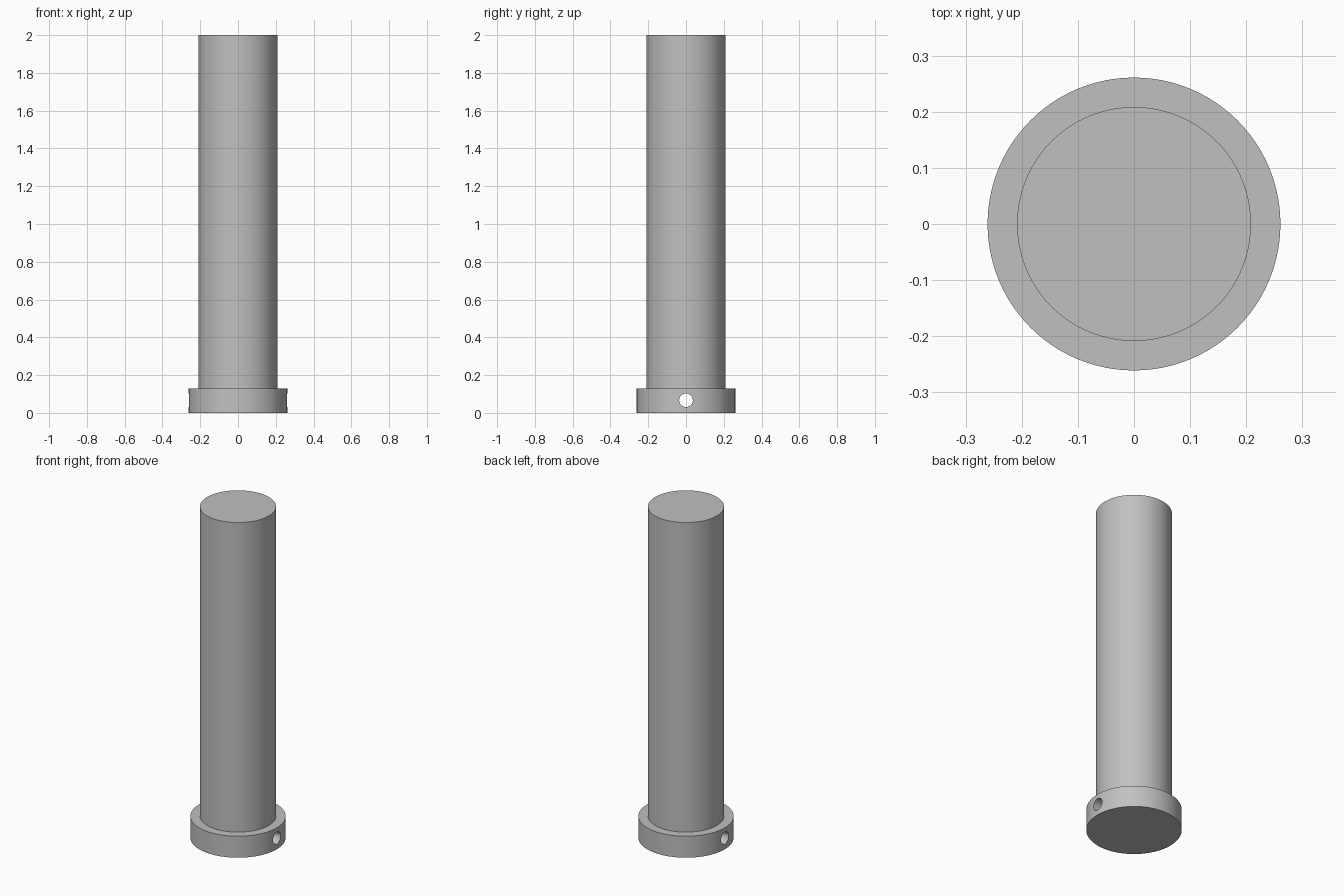
import bpy
import bmesh
import math
from mathutils import Matrix

SEGMENTS = 96
HEAD_R, SHAFT_R = 0.261, 0.2085
HEAD_H, TOTAL_H = 0.13, 2.0
HOLE_R, HOLE_Z = 0.036, 0.067

cube = bpy.data.objects.get("Cube")
if cube:
    bpy.data.objects.remove(cube, do_unlink=True)

grey = bpy.data.materials.new("steel_grey")
grey.use_nodes = True
colour = (0.53, 0.53, 0.53, 1)
grey.diffuse_color = colour
grey.node_tree.nodes["Principled BSDF"].inputs["Base Color"].default_value = colour


def add_object(name, bm):
    bmesh.ops.recalc_face_normals(bm, faces=bm.faces)
    mesh = bpy.data.meshes.new(name)
    bm.to_mesh(mesh)
    bm.free()
    mesh.materials.append(grey)
    obj = bpy.data.objects.new(name, mesh)
    bpy.context.collection.objects.link(obj)
    return obj


# Pin: round head extruded up, then inset and extruded into the shaft
bm = bmesh.new()
disc = bmesh.ops.create_circle(bm, cap_ends=True, segments=SEGMENTS, radius=HEAD_R)
bottom = bm.faces[:][0]


def extrude_up(face, height):
    new = bmesh.ops.extrude_face_region(bm, geom=[face], use_keep_orig=face is bottom)["geom"]
    verts = [g for g in new if isinstance(g, bmesh.types.BMVert)]
    bmesh.ops.translate(bm, verts=verts, vec=(0, 0, height))
    return next(g for g in new if isinstance(g, bmesh.types.BMFace))


top = extrude_up(bottom, HEAD_H)
shoulder = extrude_up(top, 0)
bmesh.ops.scale(bm, verts=shoulder.verts[:], vec=(SHAFT_R / HEAD_R, SHAFT_R / HEAD_R, 1))
extrude_up(shoulder, TOTAL_H - HEAD_H)
# Drop the inner caps left behind by extrusion
inner = [f for f in bm.faces if len(f.verts) == SEGMENTS
         and 0.01 < f.calc_center_median().z < TOTAL_H - 0.01]
bmesh.ops.delete(bm, geom=inner, context='FACES_ONLY')
pin = add_object("headed_pin", bm)

# Cross hole drilled through the head from side to side
bm = bmesh.new()
bmesh.ops.create_cone(bm, cap_ends=True, segments=48, radius1=HOLE_R, radius2=HOLE_R, depth=1,
                      matrix=Matrix.Translation((0, 0, HOLE_Z)) @ Matrix.Rotation(math.pi / 2, 4, 'Y'))
drill = add_object("hole_cutter", bm)
drill.hide_render = True

cut = pin.modifiers.new("cross_hole", 'BOOLEAN')
cut.operation = 'DIFFERENCE'
cut.solver = 'EXACT'
cut.object = drill

bpy.ops.object.select_all(action='DESELECT')
bpy.context.view_layer.objects.active = pin
pin.select_set(True)
bpy.ops.object.modifier_apply(modifier=cut.name)
bpy.data.objects.remove(drill, do_unlink=True)
bpy.ops.object.shade_smooth_by_angle(angle=math.radians(30))
